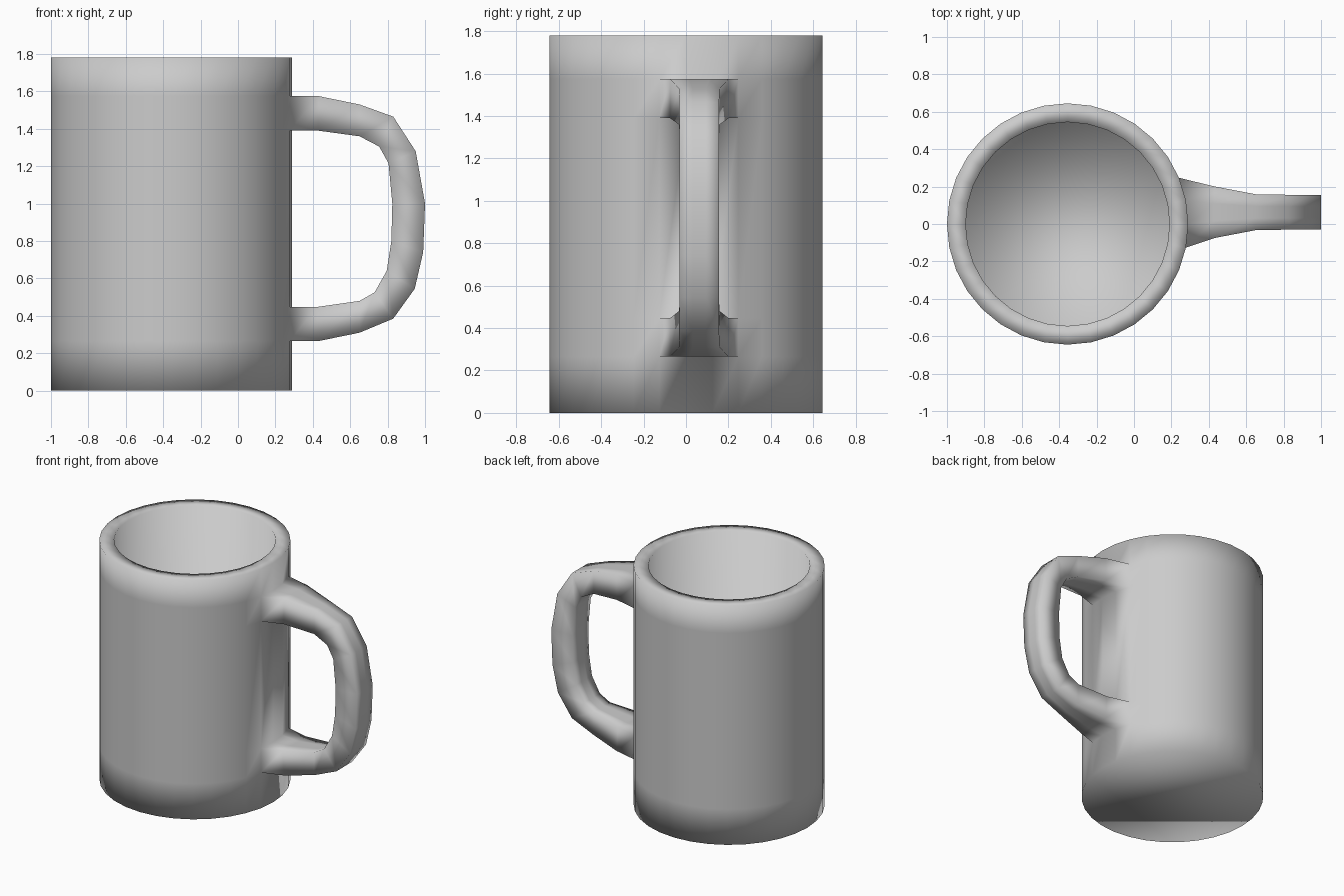
import bpy, bmesh
from math import cos, sin, tau

if "Cube" in bpy.data.objects:
    bpy.data.objects.remove(bpy.data.objects["Cube"])

SIDES = 32
CX = -0.355
bm = bmesh.new()


def circle(r, z):
    return [bm.verts.new((CX + r * cos(tau * i / SIDES), r * sin(tau * i / SIDES), z))
            for i in range(SIDES)]


def bridge(a, b, skip=()):
    n = len(a)
    for i in range(n):
        if i not in skip:
            j = (i + 1) % n
            bm.faces.new((a[i], a[j], b[j], b[i]))


# Cup: outer wall from the base up, over the rim, down the inner wall
profile = [(0.645, 0), (0.645, 0.265), (0.645, 0.447), (0.645, 1.39),
           (0.645, 1.575), (0.645, 1.78), (0.545, 1.78), (0.545, 0.1)]
rings = [circle(r, z) for r, z in profile]
patch = (SIDES - 1, 0, 1)                      # faces the handle grows from
for k in range(len(rings) - 1):
    bridge(rings[k], rings[k + 1], patch if k in (1, 3) else ())
bm.faces.new(rings[0])                         # base
bm.faces.new(rings[-1])                        # inner floor

# Handle: outer x, z, inner x, z, half width at each station
stations = [(0.43, 1.575, 0.43, 1.39, 0.138), (0.65, 1.53, 0.65, 1.36, 0.096),
            (0.83, 1.465, 0.755, 1.305, 0.093), (0.95, 1.28, 0.805, 1.215, 0.093),
            (1.0, 1.0, 0.825, 1.0, 0.093), (0.99, 0.74, 0.82, 0.8, 0.093),
            (0.945, 0.545, 0.795, 0.64, 0.093), (0.83, 0.385, 0.73, 0.525, 0.093),
            (0.65, 0.31, 0.65, 0.48, 0.096), (0.43, 0.265, 0.42, 0.447, 0.138)]
cols = (-1, 0, 1, 2)


def cup_loop(outer, inner):
    return [rings[outer][c] for c in cols] + [rings[inner][c] for c in reversed(cols)]


loops = [cup_loop(4, 3)]
for ox, oz, ix, iz, w in stations:
    ys = [0.063 + w * t for t in (-1, -1 / 3, 1 / 3, 1)]
    loops.append([bm.verts.new((ox, y, oz)) for y in ys] +
                 [bm.verts.new((ix, y, iz)) for y in reversed(ys)])
loops.append(cup_loop(1, 2))
for a, b in zip(loops, loops[1:]):
    bridge(a, b)

# One welded, fully smooth surface
bmesh.ops.recalc_face_normals(bm, faces=bm.faces)
for f in bm.faces:
    f.smooth = True
mesh = bpy.data.meshes.new("mug_with_handle")
bm.to_mesh(mesh)
bm.free()
mug = bpy.data.objects.new("mug_with_handle", mesh)
bpy.context.collection.objects.link(mug)
